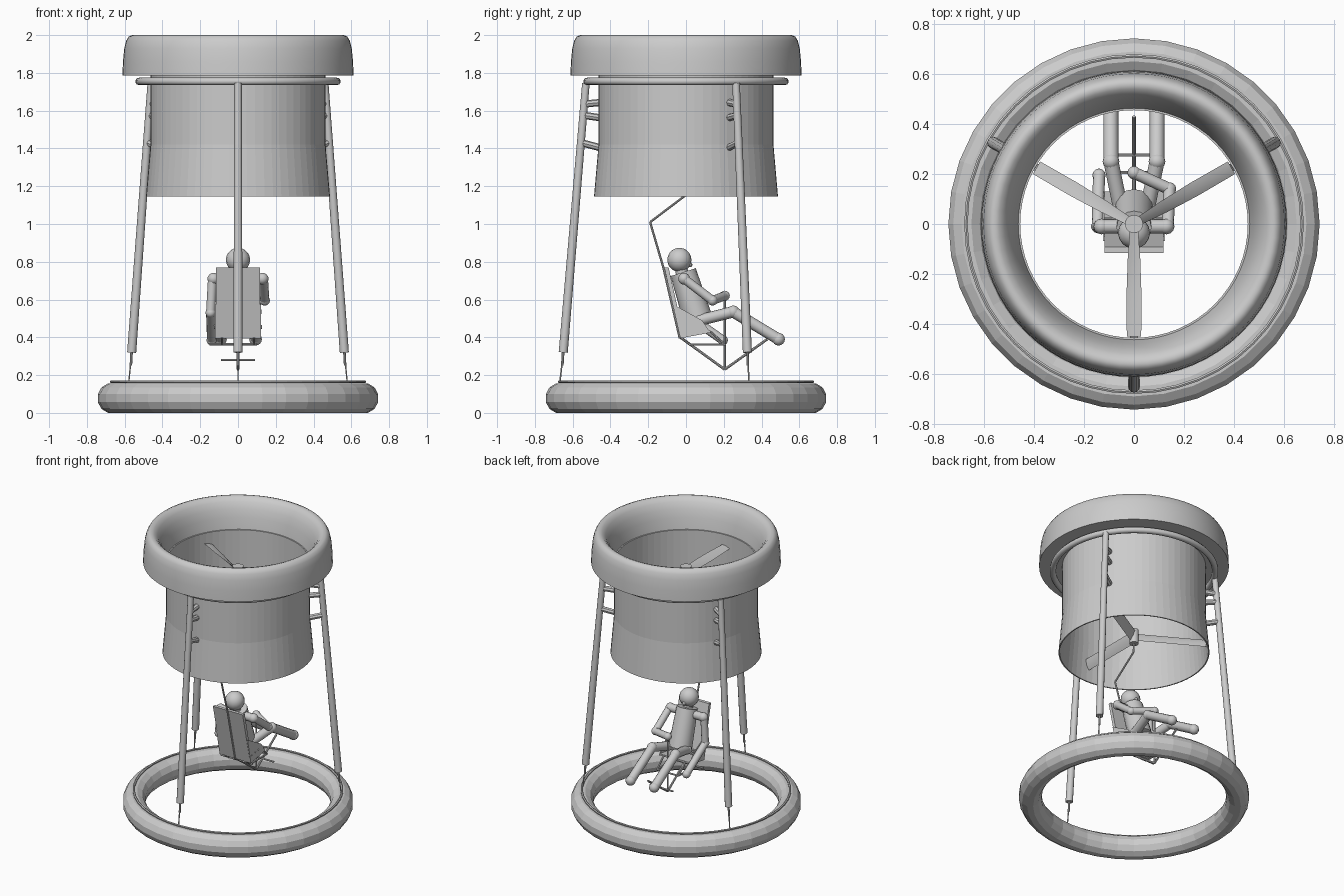
import bpy, bmesh, math
from mathutils import Vector, Matrix

if "Cube" in bpy.data.objects:
    bpy.data.objects.remove(bpy.data.objects["Cube"])

ANGLES = [math.radians(a) for a in (30, 150, 270)]


def finish(name, bm, smooth=None):
    bmesh.ops.recalc_face_normals(bm, faces=bm.faces[:])
    me = bpy.data.meshes.new(name)
    bm.to_mesh(me)
    bm.free()
    ob = bpy.data.objects.new(name, me)
    bpy.context.collection.objects.link(ob)
    if smooth:
        bpy.ops.object.select_all(action='DESELECT')
        ob.select_set(True)
        bpy.context.view_layer.objects.active = ob
        bpy.ops.object.shade_smooth_by_angle(angle=math.radians(smooth))
    return ob


def lathe(name, profile, seg=64, smooth=None):
    """Spin a closed (radius, z) profile round the z axis."""
    bm = bmesh.new()
    rings = []
    for i in range(seg):
        a = 2 * math.pi * i / seg
        rings.append([bm.verts.new((r * math.cos(a), r * math.sin(a), z)) for r, z in profile])
    n = len(profile)
    for i in range(seg):
        p, q = rings[i], rings[(i + 1) % seg]
        for j in range(n):
            k = (j + 1) % n
            bm.faces.new((p[j], q[j], q[k], p[k]))
    return finish(name, bm, smooth)


def oval(R, z, rx, rz, n):
    return [(R + rx * math.cos(2 * math.pi * (i + .5) / n),
             z + rz * math.sin(2 * math.pi * (i + .5) / n)) for i in range(n)]


def rods(name, paths, r, r2=None, seg=12, balls=False):
    """Cylinders along each polyline, optionally with ball joints."""
    bm = bmesh.new()
    for path in paths:
        pts = [Vector(p) for p in path]
        for a, b in zip(pts, pts[1:]):
            m = Matrix.Translation((a + b) / 2) @ (b - a).to_track_quat('Z', 'Y').to_matrix().to_4x4()
            bmesh.ops.create_cone(bm, cap_ends=True, segments=seg, radius1=r,
                                  radius2=r2 or r, depth=(b - a).length, matrix=m)
        if balls:
            for p in pts:
                bmesh.ops.create_uvsphere(bm, u_segments=12, v_segments=8, radius=r * 1.12,
                                          matrix=Matrix.Translation(p))
    return finish(name, bm, 40)


def slab(name, outline, x0, x1):
    """Extrude a (y, z) outline from x0 to x1."""
    bm = bmesh.new()
    a = [bm.verts.new((x0, y, z)) for y, z in outline]
    b = [bm.verts.new((x1, y, z)) for y, z in outline]
    bm.faces.new(a)
    bm.faces.new(b[::-1])
    n = len(a)
    for i in range(n):
        bm.faces.new((a[i], a[(i + 1) % n], b[(i + 1) % n], b[i]))
    return finish(name, bm)


def radial(a, r, z):
    return (r * math.cos(a), r * math.sin(a), z)


def blades(name, z, stations, thick):
    """Twisted blades; stations are (radius, chord, pitch in degrees)."""
    bm = bmesh.new()
    for a in ANGLES:
        rot = Matrix.Rotation(a, 4, 'Z')
        prev = None
        for r, c, pitch in stations:
            t = math.radians(pitch)
            u = Vector((0, math.cos(t), math.sin(t))) * c / 2
            w = Vector((0, -math.sin(t), math.cos(t))) * thick / 2
            o = Vector((r, 0, z))
            ring = [bm.verts.new(rot @ (o + d)) for d in (u, w, -u, -w)]
            if prev:
                for i in range(4):
                    k = (i + 1) % 4
                    bm.faces.new((prev[i], prev[k], ring[k], ring[i]))
            else:
                bm.faces.new(ring)
            prev = ring
        bm.faces.new(prev[::-1])
    return finish(name, bm, 30)


# Base float ring with its thin rail
lathe("base_ring", oval(.67, .078, .075, .08, 12), 36)
lathe("base_rail", oval(.672, .165, .008, .007, 6), 48)

# Duct, bell-mouth lip and supporting hoop
lathe("duct", [(.463, 1.80), (.463, 1.42), (.487, 1.145), (.479, 1.145), (.455, 1.42), (.455, 1.80)], 64, 3)
lathe("duct_lip", [(.46, 1.785), (.612, 1.785), (.609, 1.86), (.602, 1.93), (.592, 1.97), (.578, 1.993),
                   (.56, 2.0), (.54, 1.994), (.518, 1.972), (.496, 1.93), (.478, 1.875), (.463, 1.80)], 64, 40)
lathe("hoop", oval(.523, 1.755, .021, .02, 10), 64, 50)

# Propeller, stator vanes and hubs
blades("propeller", 1.72, [(.02, .05, 50), (.14, .062, 36), (.28, .066, 25), (.45, .06, 16)], .010)
blades("stator_vanes", 1.26, [(.02, .075, 65), (.24, .075, 65), (.472, .075, 65)], .012)
rods("propeller_hub", [[(0, 0, 1.69), (0, 0, 1.755)]], .036, seg=20)
rods("stator_hub", [[(0, 0, 1.21), (0, 0, 1.31)]], .03, seg=20)

# Three legs, wires down to the ring, brackets to the duct
rods("legs", [[radial(a, .65, .32), radial(a, .53, 1.745)] for a in ANGLES], .024, .02, seg=12)
rods("leg_pins", [[radial(a, .655, .25), radial(a, .65, .33)] for a in ANGLES], .007, seg=8)
rods("leg_wires", [[radial(a, .668, .16), radial(a, .652, .30)] for a in ANGLES], .004, seg=6)
rods("leg_brackets", [[radial(a, ro, z), radial(a, .458, z + dz)] for a in ANGLES
                      for ro, z, dz in ((.535, 1.635, .008), (.54, 1.575, -.012), (.553, 1.43, -.025))],
     .019, seg=8)

# Seat: backrest, pan, side plates
slab("backrest", [(-.115, .77), (-.092, .77), (-.01, .40), (-.03, .395)], -.117, .117)
slab("seat_pan", [(-.03, .40), (.13, .425), (.13, .437), (-.03, .415)], -.117, .117)
for s in (-1, 1):
    slab("seat_side", [(-.068, .575), (.085, .49), (.13, .425), (-.03, .395)], s * .117, s * .123)
rods("seat_bolts", [[(-.127, y, z), (.127, y, z)] for y, z in ((-.02, .45), (.02, .455), (.055, .46))], .005, seg=8)

# Seat frame, suspension rod, footrest and control stick
rods("suspension_rod", [[(0, 0, 1.22), (0, -.005, 1.15), (0, -.19, 1.01), (0, -.12, .77), (0, -.033, .395)]], .006, seg=8)
rods("seat_frame", [[(x, -.03, .40), (x, .02, .362), (x, .205, .362), (x, .13, .43)] for x in (-.085, .085)]
     + [[(-.15, .02, .364), (.1, .02, .364)], [(-.085, .205, .362), (.085, .205, .362)]], .006, seg=8)
rods("footrest_strut", [[(0, -.03, .40), (0, .205, .23), (0, .43, .39)]], .007, seg=8)
rods("footrest_bar", [[(-.09, .275, .28), (.09, .275, .28)]], .006, seg=8)
rods("control_stick", [[(0, .205, .23), (0, .205, .62)]], .006, seg=8)

# Seated pilot figure
rods("torso", [[(0, .065, .49), (0, -.015, .745)]], .078, .07, seg=16)
rods("neck", [[(0, -.02, .73), (0, -.028, .79)]], .033, seg=12)
bm = bmesh.new()
bmesh.ops.create_uvsphere(bm, u_segments=16, v_segments=10, radius=.064,
                          matrix=Matrix.Translation((0, -.035, .81)))
bmesh.ops.create_uvsphere(bm, u_segments=8, v_segments=6, radius=.014,
                          matrix=Matrix.Translation((0, .02, .785)))
finish("head", bm, 40)
rods("shoulders", [[(-.13, -.01, .71), (.13, -.01, .71)]], .028, balls=True)
rods("right_arm", [[(.135, -.01, .71), (.142, .14, .595), (.0, .205, .62)]], .024, balls=True)
rods("left_arm", [[(-.135, -.01, .71), (-.145, -.01, .53), (-.14, .195, .385)]], .024, balls=True)
rods("legs_of_pilot", [[(s * .055, .07, .49), (s * .092, .25, .535), (s * .093, .49, .39)] for s in (-1, 1)],
     .03, balls=True)
